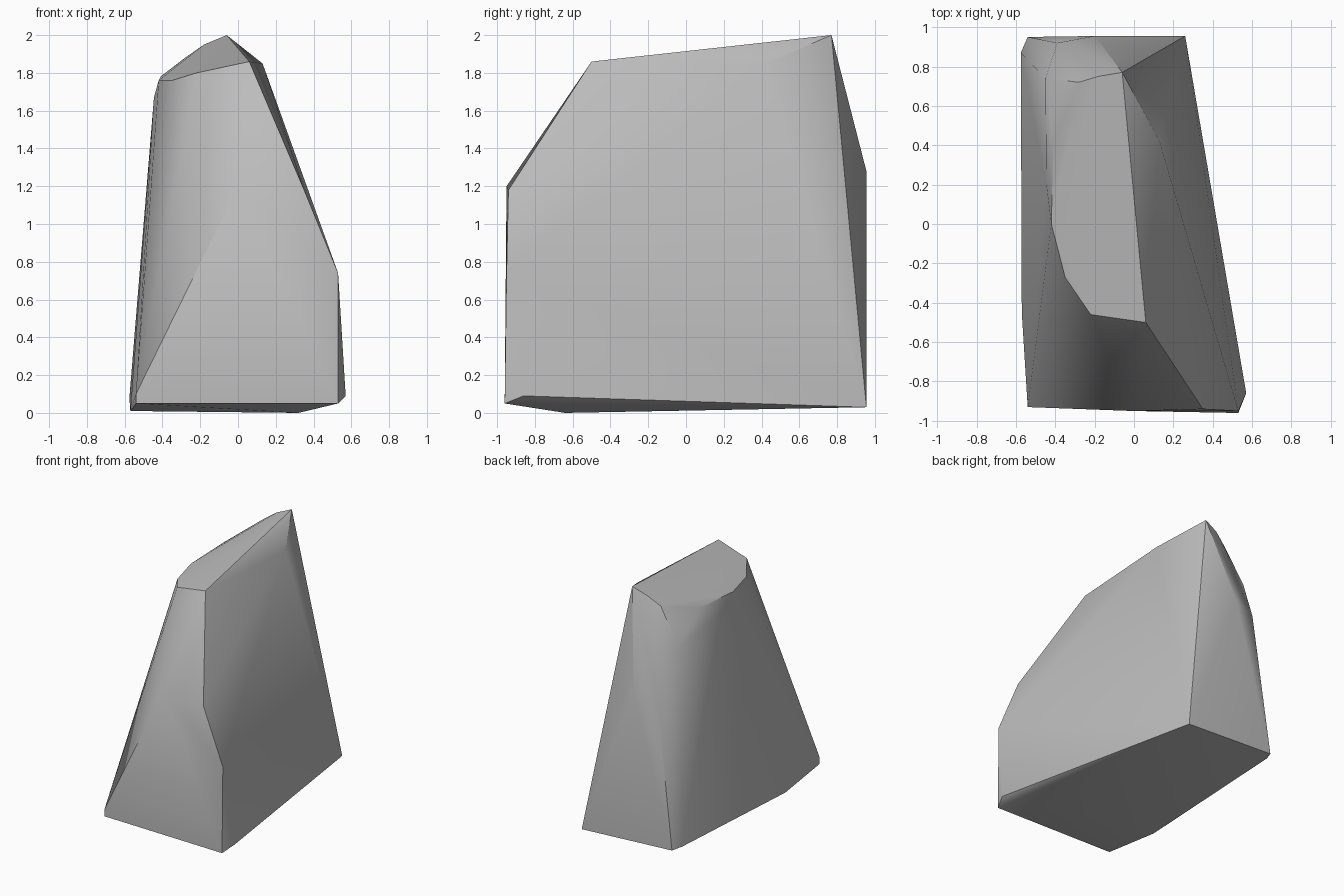
import bpy
import bmesh
import math

# Remove the default object
default_cube = bpy.data.objects.get("Cube")
if default_cube:
    bpy.data.objects.remove(default_cube, do_unlink=True)


def make_material(name, value):
    """One flat grey, shown in viewport and render."""
    material = bpy.data.materials.new(name)
    colour = (value, value, value, 1)
    material.use_nodes = True
    material.diffuse_color = colour
    shader = next(n for n in material.node_tree.nodes if n.type == "BSDF_PRINCIPLED")
    shader.inputs["Base Color"].default_value = colour
    shader.inputs["Roughness"].default_value = 1
    return material


def make_boulder(name, corner_groups, material, crease_angle):
    """Wrap the corner points in a convex skin, like a chiselled block."""
    bm = bmesh.new()
    for corners in corner_groups:
        for corner in corners:
            bm.verts.new(corner)
    hull = bmesh.ops.convex_hull(bm, input=bm.verts)
    # Points that ended up inside the skin are not needed
    spare = {v for v in hull["geom_interior"] + hull["geom_unused"]
             if isinstance(v, bmesh.types.BMVert)}
    bmesh.ops.delete(bm, geom=list(spare), context="VERTS")
    bmesh.ops.recalc_face_normals(bm, faces=bm.faces)

    mesh = bpy.data.meshes.new(name)
    bm.to_mesh(mesh)
    bm.free()
    mesh.materials.append(material)
    boulder = bpy.data.objects.new(name, mesh)
    bpy.context.collection.objects.link(boulder)

    # Soft shading on worn sides, crisp chiselled creases
    bpy.ops.object.select_all(action="DESELECT")
    boulder.select_set(True)
    bpy.context.view_layer.objects.active = boulder
    bpy.ops.object.shade_smooth_by_angle(angle=math.radians(crease_angle))
    return boulder


# Underside and the low rim around it
base = [
    (.32, -.64, 0), (-.57, -.45, .01), (.53, -.96, .05), (.57, -.86, .09),
    (.26, .955, .03), (-.54, .95, .07), (-.575, .87, .08), (-.54, -.93, .05),
    (-.54, -.93, .1),
]
# Shoulders of the front and back faces
shoulders = [
    (0, -.95, 1.2), (.35, -.94, 1.18), (.53, -.95, .74),
    (-.2, .955, 1.28), (-.39, .92, 1.22),
]
# Sloping crown with its peak at the back
crown = [
    (-.06, .77, 2), (.06, -.5, 1.86), (.13, .42, 1.85), (-.22, -.46, 1.8),
    (-.18, .75, 1.95), (-.28, .72, 1.88),
]
# Worn left edge of the crown
worn_edge = [
    (-.35, -.27, 1.76), (-.42, 0, 1.76), (-.41, .4, 1.78),
    (-.445, .2, 1.67), (-.45, .74, 1.6),
]

stone_grey = make_material("stone_grey", .5)
make_boulder("boulder", (base, shoulders, crown, worn_edge), stone_grey, 33)
